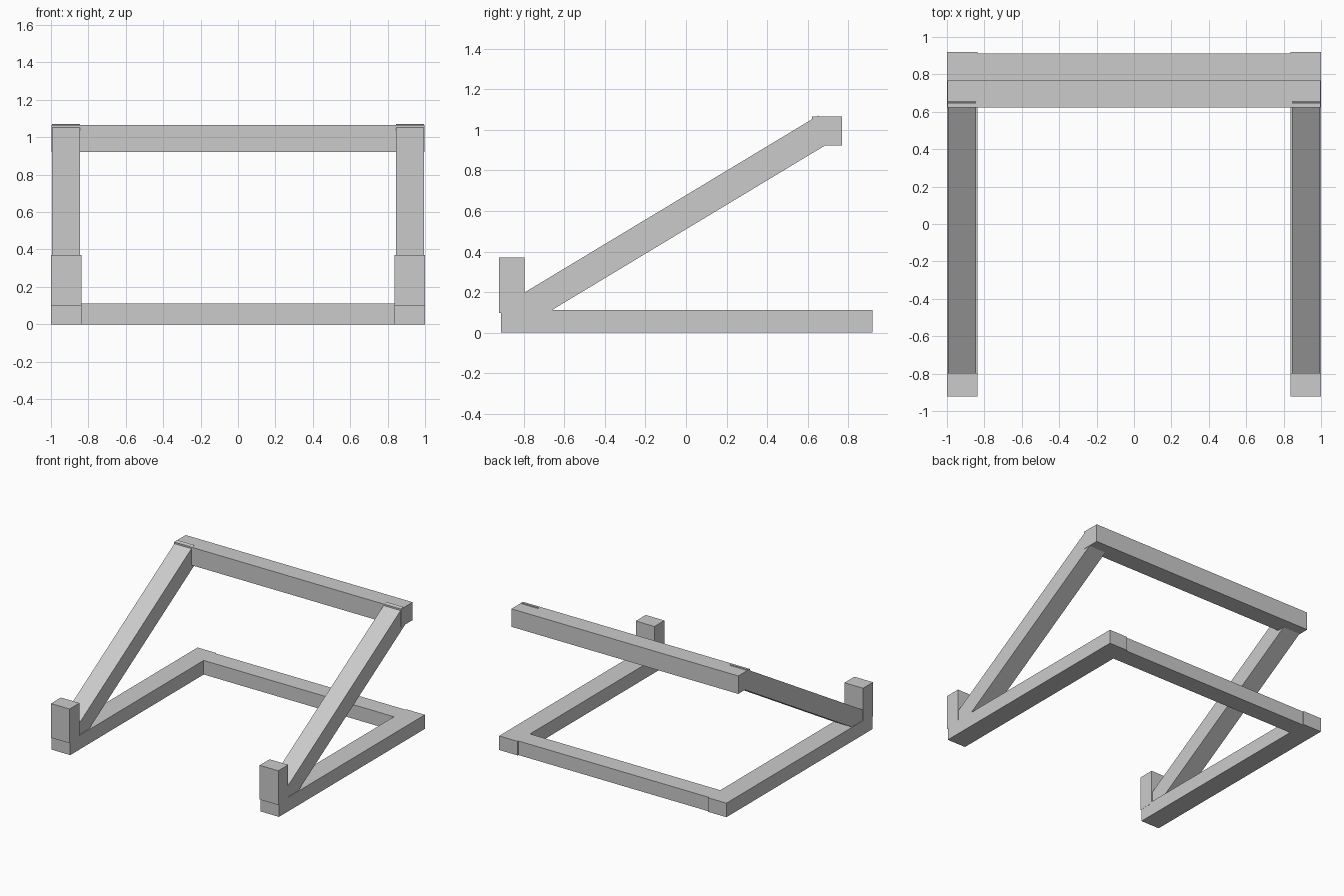
import bpy
import bmesh

default = bpy.data.objects.get("Cube")
if default:
    bpy.data.objects.remove(default, do_unlink=True)

# One plain grey for the whole stand
grey = bpy.data.materials.new("light grey")
grey.use_nodes = True
colour = (0.6, 0.6, 0.6, 1.0)
grey.diffuse_color = colour
grey.node_tree.nodes["Principled BSDF"].inputs["Base Color"].default_value = colour


def bar(name, x0, x1, profile):
    """Extrude a (y, z) side profile from x0 to x1."""
    bm = bmesh.new()
    face = bm.faces.new([bm.verts.new((x0, y, z)) for y, z in profile])
    grown = bmesh.ops.extrude_face_region(bm, geom=[face])["geom"]
    moved = [v for v in grown if isinstance(v, bmesh.types.BMVert)]
    bmesh.ops.translate(bm, verts=moved, vec=(x1 - x0, 0, 0))
    bmesh.ops.recalc_face_normals(bm, faces=bm.faces)
    mesh = bpy.data.meshes.new(name)
    bm.to_mesh(mesh)
    bm.free()
    mesh.materials.append(grey)
    obj = bpy.data.objects.new(name, mesh)
    bpy.context.collection.objects.link(obj)
    return obj


def rect(y0, y1, z0, z1):
    return [(y0, z0), (y1, z0), (y1, z1), (y0, z1)]


# Sloping arm: square-cut ends, thickness measured across the slope
low, high, thick = (-0.84, 0.172), (0.652, 1.071), 0.144
dy, dz = high[0] - low[0], high[1] - low[1]
length = (dy * dy + dz * dz) ** 0.5
off_y, off_z = dz / length * thick, -dy / length * thick
slope = [low, high, (high[0] + off_y, high[1] + off_z), (low[0] + off_y, low[1] + off_z)]

# Parts repeated on both sides
for side, s in (("left", 1), ("right", -1)):
    bar(side + "_base_rail", s * 0.837, s * 1.0, rect(-0.913, 0.92, 0, 0.112))
    bar(side + "_front_stop", s * 0.836, s * 1.0, rect(-0.922, -0.797, 0.098, 0.37))
    bar(side + "_sloping_arm", s * 0.845, s * 0.995, slope)

# Cross bars
bar("rear_base_rail", -0.84, 0.84, rect(0.765, 0.911, 0, 0.112))
bar("top_cross_bar", -0.998, 0.998, rect(0.622, 0.768, 0.922, 1.065))
